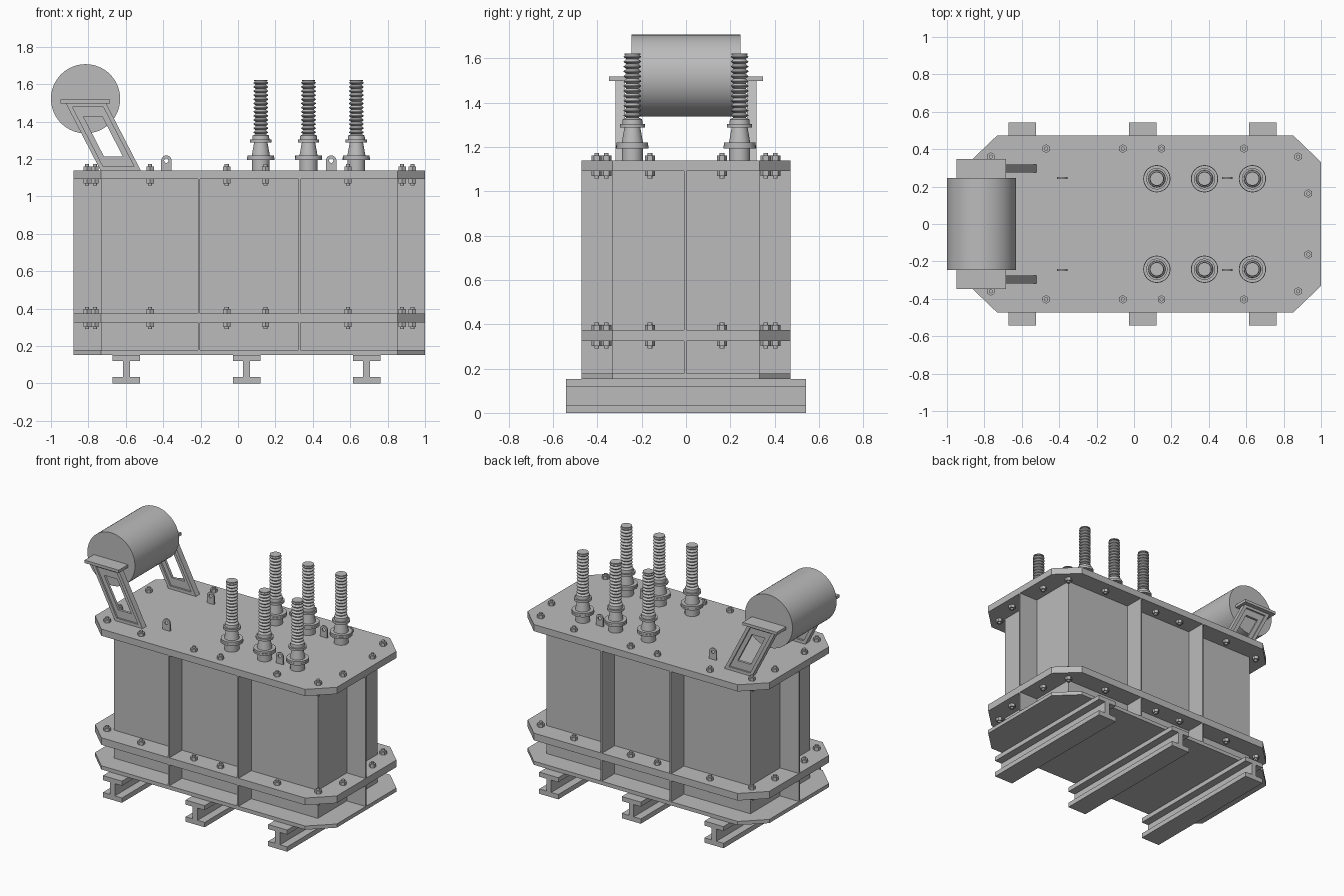
import bpy, bmesh, math
from mathutils import Matrix, Vector

if "Cube" in bpy.data.objects:
    bpy.data.objects.remove(bpy.data.objects["Cube"])

steel = bpy.data.materials.new("painted_steel_grey")
steel.diffuse_color = (0.5, 0.5, 0.5, 1)
steel.use_nodes = True
steel.node_tree.nodes["Principled BSDF"].inputs["Base Color"].default_value = steel.diffuse_color


def finish(name, bm, smooth=False):
    bmesh.ops.recalc_face_normals(bm, faces=bm.faces)
    me = bpy.data.meshes.new(name)
    bm.to_mesh(me)
    bm.free()
    me.materials.append(steel)
    ob = bpy.data.objects.new(name, me)
    bpy.context.collection.objects.link(ob)
    if smooth:
        me.shade_smooth()
        me.set_sharp_from_angle(angle=math.radians(30))
    return ob


def box(name, x0, x1, y0, y1, z0, z1):
    bm = bmesh.new()
    mid = Vector(((x0 + x1) / 2, (y0 + y1) / 2, (z0 + z1) / 2))
    bmesh.ops.create_cube(bm, size=1, matrix=Matrix.Translation(mid)
                          @ Matrix.Diagonal((x1 - x0, y1 - y0, z1 - z0, 1)))
    return finish(name, bm)


def prism(name, pts, lo, hi, axis):
    """Extrude a profile along y (pts are x,z) or along z (pts are x,y)."""
    bm = bmesh.new()
    at = (lambda p, h: (p[0], h, p[1])) if axis == "y" else (lambda p, h: (p[0], p[1], h))
    face = bm.faces.new([bm.verts.new(at(p, lo)) for p in pts])
    ext = bmesh.ops.extrude_face_region(bm, geom=[face])
    move = Vector((0, hi - lo, 0) if axis == "y" else (0, 0, hi - lo))
    bmesh.ops.translate(bm, vec=move, verts=[v for v in ext["geom"] if isinstance(v, bmesh.types.BMVert)])
    return finish(name, bm)


def frame(name, outer, inner, y0, y1):
    """Plate in the xz plane with a matching hole, extruded along y."""
    bm = bmesh.new()
    n = len(outer)
    loops = [[bm.verts.new((p[0], y, p[1])) for p in pts]
             for pts, y in ((outer, y0), (inner, y0), (inner, y1), (outer, y1))]
    for a in range(4):
        A, B = loops[a], loops[(a + 1) % 4]
        for i in range(n):
            j = (i + 1) % n
            bm.faces.new((A[i], A[j], B[j], B[i]))
    return finish(name, bm)


def lathe(name, profile, x, y, n=32):
    bm = bmesh.new()
    rings = [[bm.verts.new((x + r * math.cos(math.tau * i / n), y + r * math.sin(math.tau * i / n), z))
              for i in range(n)] for r, z in profile]
    for A, B in zip(rings, rings[1:]):
        for i in range(n):
            j = (i + 1) % n
            bm.faces.new((A[i], A[j], B[j], B[i]))
    bm.faces.new(rings[0])
    bm.faces.new(rings[-1])
    return finish(name, bm, True)


# I-beam skids
for i, cx in enumerate((-0.597, 0.046, 0.688)):
    half = [(0.074, 0), (0.074, 0.034), (0.019, 0.034), (0.019, 0.12), (0.074, 0.12), (0.074, 0.152)]
    pts = [(cx + x, z) for x, z in half] + [(cx - x, z) for x, z in reversed(half)]
    prism(f"skid_beam_{i}", pts, -0.542, 0.542, "y")

# Chamfered plates: base, lower flange pair, upper flange and lid
outline = [(-0.733, -0.472), (0.853, -0.472), (1.0, -0.331), (1.0, 0.331),
           (0.853, 0.472), (-0.733, 0.472), (-0.88, 0.331), (-0.88, -0.331)]
for name, z0, z1 in (("base_plate", 0.152, 0.178), ("lower_flange", 0.325, 0.349),
                     ("middle_flange", 0.349, 0.375), ("upper_flange", 1.092, 1.113),
                     ("lid", 1.113, 1.139)):
    prism(name, outline, z0, z1, "z")

# Tank sections with stiffening ribs
for part, z0, z1 in (("lower", 0.178, 0.325), ("upper", 0.375, 1.092)):
    box(f"{part}_tank", -0.733, 0.853, -0.331, 0.331, z0, z1)
    for s in (-1, 1):
        ya, yb = sorted((s * 0.331, s * 0.471))
        for x in (-0.209, 0.329):
            box(f"{part}_side_rib", x - 0.006, x + 0.006, ya, yb, z0, z1)
    for xa, xb in ((-0.879, -0.733), (0.853, 0.999)):
        box(f"{part}_end_rib", xa, xb, -0.01, 0.002, z0, z1)

# Hex bolts above and below both flange pairs
spots = [(-0.765, 0.36), (-0.47, 0.403), (-0.06, 0.403), (0.147, 0.403),
         (0.588, 0.403), (0.877, 0.36), (0.932, 0.163), (-0.807, 0.163)]
bm = bmesh.new()
for x, y in spots:
    for s in (-1, 1):
        for z, d in ((1.139, 1), (1.092, -1), (0.375, 1), (0.325, -1)):
            for r, h, n in ((0.023, 0.022, 6), (0.011, 0.034, 12)):
                bmesh.ops.create_cone(bm, cap_ends=True, segments=n, radius1=r, radius2=r, depth=h,
                                      matrix=Matrix.Translation((x, s * y, z + d * h / 2)))
finish("flange_bolts", bm)

# Bushings: stepped base and a stack of insulator sheds
profile = [(0.047, 1.139), (0.047, 1.194), (0.073, 1.194), (0.073, 1.207), (0.071, 1.207),
           (0.071, 1.22), (0.048, 1.22), (0.036, 1.287), (0.057, 1.287), (0.057, 1.303),
           (0.046, 1.303), (0.044, 1.325), (0.027, 1.333)]
sheds, z_low, z_top = 13, 1.333, 1.62
step = (z_top - z_low) / sheds
for k in range(sheds):
    z = z_low + k * step
    profile += [(0.039, z + step * 0.35), (0.039, z + step * 0.5), (0.027, z + step * 0.95)]
profile += [(0.036, z_top - 0.004), (0.036, z_top + 0.002)]
for x in (0.122, 0.377, 0.633):
    for s in (-1, 1):
        lathe("bushing", profile, x, s * 0.242)

# Lifting lugs with round eyes
arc = [(0.028 * math.cos(math.pi * i / 12), 0.028 * math.sin(math.pi * i / 12)) for i in range(13)]
lug = arc + [(-0.028, -0.025), (-0.028, -0.052), (0, -0.052), (0.028, -0.052), (0.028, -0.025)]
eye = [tuple(Vector(p).normalized() * 0.012) for p in lug]
for x in (-0.383, 0.498):
    for s in (-1, 1):
        frame("lifting_lug", [(x + a, 1.191 + b) for a, b in lug],
              [(x + a, 1.191 + b) for a, b in eye], s * 0.245 - 0.005, s * 0.245 + 0.005)

# Conservator drum
bm = bmesh.new()
bmesh.ops.create_cone(bm, cap_ends=True, segments=64, radius1=0.185, radius2=0.185, depth=0.49,
                      matrix=Matrix.Translation((-0.815, 0, 1.522)) @ Matrix.Rotation(math.pi / 2, 4, "X"))
finish("conservator_drum", bm, True)


# Slanted drum stands: raised rim, thinner web with a window, top shelf
def slanted(x0, x1, z0, z1):
    lean = lambda z: -0.517 * (z - 1.139)
    return [(x0 + lean(z0), z0), (x1 + lean(z0), z0), (x1 + lean(z1), z1), (x0 + lean(z1), z1)]


outer = slanted(-0.735, -0.52, 1.139, 1.498)
rim = slanted(-0.71, -0.545, 1.16, 1.478)
window = slanted(-0.678, -0.577, 1.214, 1.428)
for s in (-1, 1):
    frame("stand_rim", outer, rim, *sorted((s * 0.275, s * 0.318)))
    frame("stand_web", rim, window, *sorted((s * 0.288, s * 0.306)))
    box("stand_shelf", -0.95, -0.684, *sorted((s * 0.24, s * 0.348)), 1.498, 1.518)
